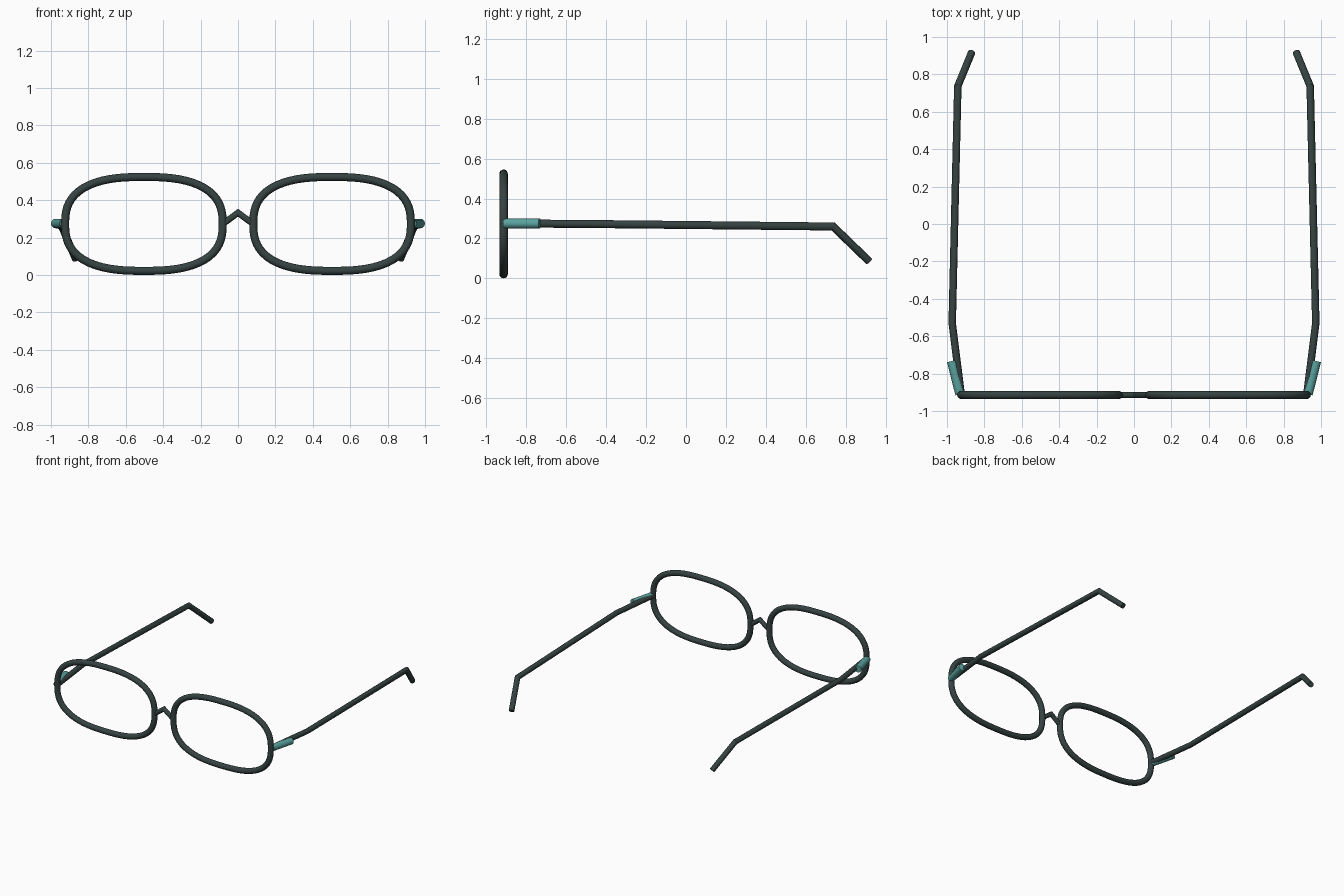
import bpy, bmesh, math
from mathutils import Vector

cube = bpy.data.objects.get("Cube")
if cube:
    bpy.data.objects.remove(cube, do_unlink=True)


def material(name, rgb):
    mat = bpy.data.materials.new(name)
    mat.use_nodes = True
    mat.diffuse_color = (*rgb, 1)
    mat.node_tree.nodes["Principled BSDF"].inputs["Base Color"].default_value = (*rgb, 1)
    return mat


DARK = material("dark slate", (0.036, 0.056, 0.054))
TEAL = material("teal", (0.10, 0.36, 0.34))
SIDES = 16


def tube(name, points, radius, mat, closed=False):
    """Sweep a circle along a path, with mitred corners."""
    pts = [Vector(p) for p in points]
    n = len(pts)
    bm = bmesh.new()
    rings = []
    for i, p in enumerate(pts):
        d_in = (p - pts[i - 1]).normalized() if i or closed else None
        d_out = (pts[(i + 1) % n] - p).normalized() if i < n - 1 or closed else None
        normal = ((d_in or d_out) + (d_out or d_in)).normalized()
        if i == 0:
            side = normal.orthogonal().normalized()
            up = normal.cross(side)
            coords = [p + radius * (side * math.cos(a) + up * math.sin(a))
                      for a in (2 * math.pi * k / SIDES for k in range(SIDES))]
        else:
            # slide the previous ring along the segment to the mitre plane
            coords = [c + d_in * ((p - c).dot(normal) / d_in.dot(normal)) for c in coords]
        rings.append([bm.verts.new(c) for c in coords])
    for i in range(n if closed else n - 1):
        a, b = rings[i], rings[(i + 1) % n]
        for k in range(SIDES):
            j = (k + 1) % SIDES
            bm.faces.new((a[k], a[j], b[j], b[k]))
    if not closed:
        bm.faces.new(rings[0][::-1])
        bm.faces.new(rings[-1])
    bmesh.ops.recalc_face_normals(bm, faces=bm.faces)
    mesh = bpy.data.meshes.new(name)
    bm.to_mesh(mesh)
    bm.free()
    mesh.shade_smooth()
    mesh.set_sharp_from_angle(angle=math.radians(32))
    mesh.materials.append(mat)
    obj = bpy.data.objects.new(name, mesh)
    bpy.context.collection.objects.link(obj)
    return obj


FRONT_Y = -0.914
MID_Z = 0.273


def rim_path(cx, half_w=0.421, half_h=0.251, power=2.6, steps=72):
    """Rounded oblong outline."""
    path = []
    for i in range(steps):
        a = 2 * math.pi * i / steps
        c, s = math.cos(a), math.sin(a)
        r = (abs(c) ** power + abs(s) ** power) ** (-1 / power)
        path.append((cx + half_w * r * c, FRONT_Y, MID_Z + half_h * r * s))
    return path


for label, s in (("left", 1), ("right", -1)):
    tube(label + "_rim", rim_path(s * 0.503), 0.0215, DARK, closed=True)
    # Temple arm with bent ear tip
    tube(label + "_arm", [(s * 0.925, -0.905, 0.275), (s * 0.972, -0.53, 0.273),
                          (s * 0.942, 0.737, 0.26), (s * 0.868, 0.917, 0.086)], 0.02, DARK)
    # Hinge sleeve
    tube(label + "_hinge", [(s * 0.93, -0.91, 0.275), (s * 0.975, -0.733, 0.275)], 0.0255, TEAL)

# Peaked nose bridge
tube("bridge", [(-0.082, FRONT_Y, 0.272), (0, FRONT_Y, 0.333), (0.082, FRONT_Y, 0.272)],
     0.017, DARK)
